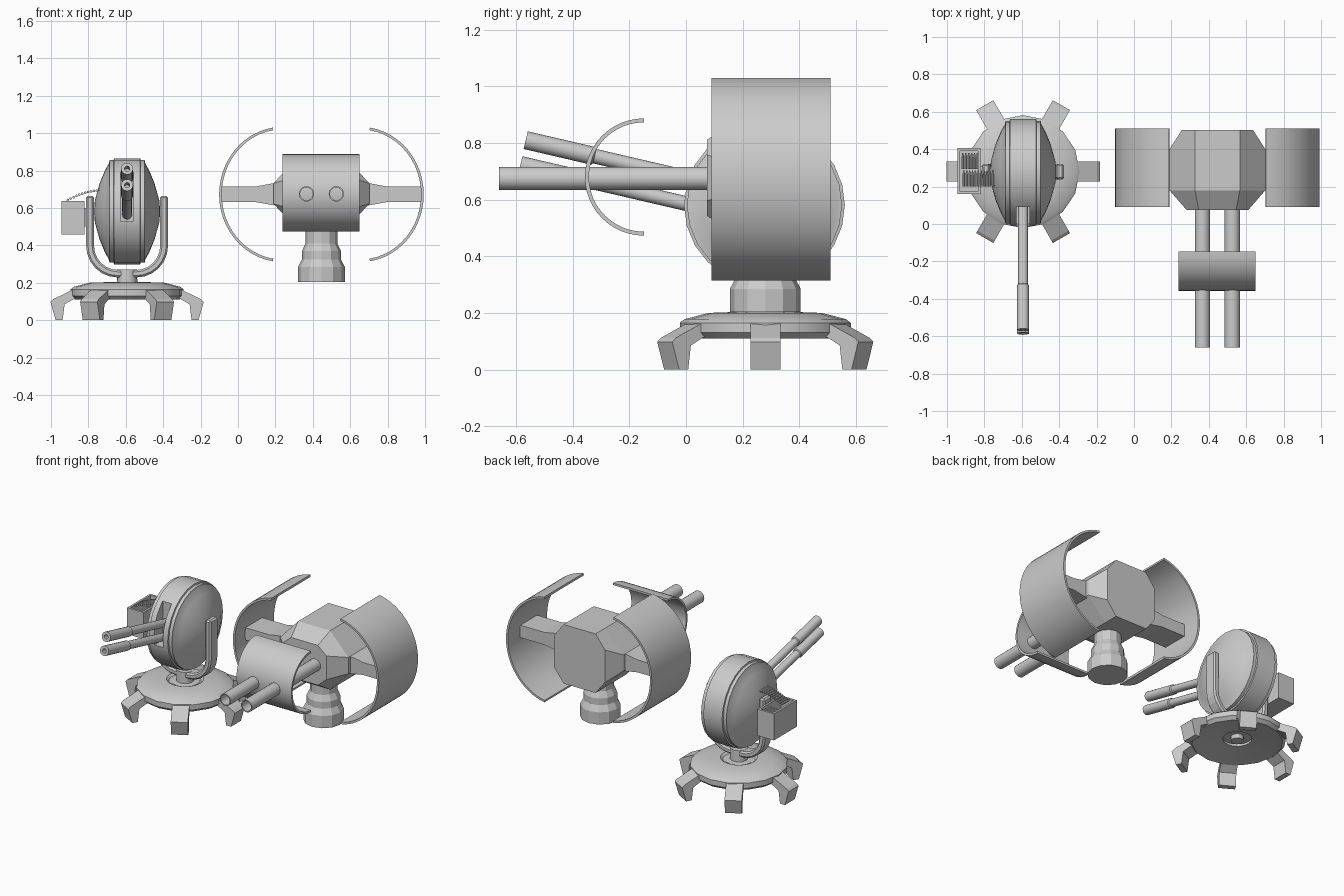
import bpy, bmesh, math
from mathutils import Matrix, Vector
from math import sin, cos, pi, radians

if "Cube" in bpy.data.objects:
    bpy.data.objects.remove(bpy.data.objects["Cube"])

T = Vector((-0.593, 0.28, 0))      # single-pod turret centre
S = Vector((0.446, 0.28, 0))       # shielded turret centre


def finish(name, bm, mat=None, smooth=False):
    if mat is not None:
        bm.transform(mat)
    bmesh.ops.recalc_face_normals(bm, faces=bm.faces)
    me = bpy.data.meshes.new(name)
    bm.to_mesh(me)
    bm.free()
    ob = bpy.data.objects.new(name, me)
    bpy.context.collection.objects.link(ob)
    if smooth:
        bpy.ops.object.select_all(action='DESELECT')
        ob.select_set(True)
        bpy.context.view_layer.objects.active = ob
        bpy.ops.object.shade_smooth_by_angle(angle=radians(30))
    return ob


def loft(name, rings, mat=None, smooth=False, closed=False):
    """Bridge equal-length rings; cap both ends, or join the last to the first."""
    bm = bmesh.new()
    vs = [[bm.verts.new(p) for p in r] for r in rings]
    n = len(vs[0])
    pairs = list(zip(vs, vs[1:])) + ([(vs[-1], vs[0])] if closed else [])
    for a, b in pairs:
        for i in range(n):
            j = (i + 1) % n
            bm.faces.new((a[i], a[j], b[j], b[i]))
    if not closed:
        bm.faces.new(vs[0])
        bm.faces.new(vs[-1])
    return finish(name, bm, mat, smooth)


def lathe(name, profile, n, mat, smooth=True, closed=False):
    """Revolve (radius, height) points about local z."""
    rings = [[(r * cos(2 * pi * i / n), r * sin(2 * pi * i / n), h) for i in range(n)]
             for r, h in profile]
    return loft(name, rings, mat, smooth, closed)


def prism(name, pts, lo, hi, mat=None, smooth=False):
    """Extrude an (x, z) outline along y."""
    return loft(name, [[(x, y, z) for x, z in pts] for y in (lo, hi)], mat, smooth)


def box(name, x0, x1, y0, y1, z0, z1):
    return prism(name, [(x0, z0), (x1, z0), (x1, z1), (x0, z1)], y0, y1)


def along(loc, direction):
    """Place local z along a direction."""
    return Matrix.Translation(loc) @ Vector(direction).to_track_quat('Z', 'Y').to_matrix().to_4x4()


def arc_strip(a0, a1, n, rx, rz, t):
    """Outline of a thin curved plate."""
    angs = [radians(a0 + (a1 - a0) * i / n) for i in range(n + 1)]
    return ([(rx * cos(a), rz * sin(a)) for a in angs] +
            [((rx - t) * cos(a), (rz - t) * sin(a)) for a in reversed(angs)])


# ---- Pod turret: base dish, hollow underneath
MT = Matrix.Translation(T)
lathe("base_dish", [(0.09, 0.135), (0.25, 0.115), (0.28, 0.11), (0.302, 0.13), (0.302, 0.165),
                    (0.285, 0.178), (0.20, 0.2), (0.115, 0.203), (0.10, 0.19), (0.09, 0.19)],
      16, MT, closed=True)
lathe("base_hub", [(0.092, 0.15), (0.092, 0.192), (0.055, 0.195), (0.053, 0.27)], 16, MT)
lathe("base_pin", [(0.04, 0.12), (0.04, 0.16)], 12, MT)

# Six bent legs, narrowing at the foot
leg = [(0.24, 0.175), (0.29, 0.163), (0.395, 0.112), (0.41, 0.098), (0.382, 0),
       (0.345, 0), (0.334, 0.085), (0.285, 0.113), (0.24, 0.125)]
for k in range(6):
    ob = prism("leg_%d" % (k + 1), leg, -0.053, 0.053, MT @ Matrix.Rotation(k * pi / 3, 4, 'Z'))

# U-shaped yoke
def u_path(hw, bottom, r):
    right = [(hw, 0.665)] + [(hw - r + r * cos(a), bottom + r + r * sin(a))
                             for a in [radians(-15 * i) for i in range(7)]]
    return right + [(-x, z) for x, z in reversed(right)]

yoke = prism("yoke", u_path(0.219, 0.228, 0.17) + u_path(0.177, 0.268, 0.13)[::-1],
             -0.042, 0.042, MT)
bev = yoke.modifiers.new("edge", 'BEVEL')
bev.width = 0.01
bev.limit_method = 'ANGLE'
bev.angle_limit = radians(50)

# Drum pod with stepped rim and domed sides
half = [(0.003, 0.177), (0.06, 0.172), (0.15, 0.147), (0.22, 0.118), (0.258, 0.097),
        (0.274, 0.094), (0.274, 0.072), (0.284, 0.07)]
drum = lathe("drum_pod", half + [(r, -h) for r, h in reversed(half)], 24,
             along(T + Vector((0, -0.003, 0.581)), (1, 0, 0)))
slot = box("slot_cutter", T.x - 0.034, T.x + 0.034, -0.1, 0.09, 0.53, 0.80)
slot.hide_render = True
slot.hide_viewport = True
cut = drum.modifiers.new("slot", 'BOOLEAN')
cut.operation = 'DIFFERENCE'
cut.object = slot

# Twin stacked barrels tilted upward, with muzzle sleeves
aim = Vector((0, -0.973, 0.226))
for nm, z in (("upper", 0.81), ("lower", 0.722)):
    tip = Vector((T.x, -0.566 if nm == "upper" else -0.585, z))
    lathe(nm + "_barrel", [(0.026, -0.72), (0.026, -0.25), (0.032, -0.245), (0.032, 0),
                           (0.014, 0), (0.014, -0.06)], 16, along(tip, aim))

# Open ammunition box
x0, x1, y0, y1, z0, z1, w = -0.943, -0.82, 0.16, 0.405, 0.457, 0.637, 0.014
box("ammo_box_floor", x0, x1, y0, y1, z0, z0 + w)
box("ammo_box_outer_wall", x0, x0 + w, y0, y1, z0, z1)
box("ammo_box_inner_wall", x1 - w, x1, y0, y1, z0, z1)
box("ammo_box_front_wall", x0 + w, x1 - w, y0, y0 + w, z0, z1)
box("ammo_box_back_wall", x0 + w, x1 - w, y1 - w, y1, z0, z1)
box("ammo_box_bracket", x1, -0.80, 0.25, 0.31, 0.5, 0.6)

# Cartridges: a stored row, and a belt feeding the drum
def cartridge(name, x, y, z):
    lathe(name, [(0.007, 0), (0.007, 0.06), (0.003, 0.085)], 8, along((x, y, z), (0, 1, 0)))

for i in range(6):
    cartridge("stored_round_%d" % i, -0.915 + i * 0.0155, 0.295, 0.61)
for i in range(12):
    cartridge("belt_round_%d" % i, -0.91 + i * 0.0155, 0.2,
              0.635 + 0.058 * sin(min(1, (i + 1) / 12) * pi / 2))

# ---- Shielded turret: pedestal
lathe("pedestal", [(0.125, 0.203), (0.125, 0.285), (0.104, 0.325), (0.104, 0.37),
                   (0.085, 0.41), (0.085, 0.52)], 12, Matrix.Translation(S), smooth=False)

# Faceted body, octagonal sections from front to back
def octagon(y, hx, vz, vx, hz):
    q = [(hx, vz), (vx, hz), (-vx, hz), (-hx, vz), (-hx, -vz), (-vx, -hz), (vx, -hz), (hx, -vz)]
    return [(S.x + x, y, 0.677 + z) for x, z in q]

loft("body", [octagon(0.075, 0.165, 0.08, 0.10, 0.135), octagon(0.18, 0.256, 0.055, 0.12, 0.2),
              octagon(0.40, 0.256, 0.055, 0.12, 0.2), octagon(0.503, 0.19, 0.11, 0.12, 0.2)])

# Side arms and curved side plates, mirrored left and right
for nm, s in (("left", -1), ("right", 1)):
    arm = [(0.54, 0.042), (0.35, 0.042), (0.25, 0.06), (0.25, -0.06), (0.35, -0.042), (0.54, -0.042)]
    prism(nm + "_arm", [(S.x + s * x, 0.673 + z) for x, z in arm], 0.2, 0.38)
    plate = arc_strip(-81, 81, 24, 0.341, 0.362, 0.014)
    prism(nm + "_side_plate", [(S.x + s * (0.206 + x), 0.672 + z) for x, z in plate],
          0.09, 0.51, smooth=True)

# Half-round gun shield
shield = [(-x, z) for x, z in arc_strip(-90, 90, 24, 0.209, 0.207, 0.014)]
prism("gun_shield", [(x - 0.148, 0.68 + z) for x, z in shield], -0.65, -0.239,
      Matrix.Rotation(0, 4, 'Z') @ Matrix(((0, -1, 0, 0), (1, 0, 0, 0), (0, 0, 1, 0), (0, 0, 0, 1))),
      smooth=True)

# Twin hollow barrels
for nm, x in (("left", 0.366), ("right", 0.526)):
    lathe(nm + "_gun_barrel", [(0.041, -0.78), (0.041, 0), (0.034, 0), (0.034, -0.4)], 20,
          along((x, -0.66, 0.675), (0, -1, 0)))
